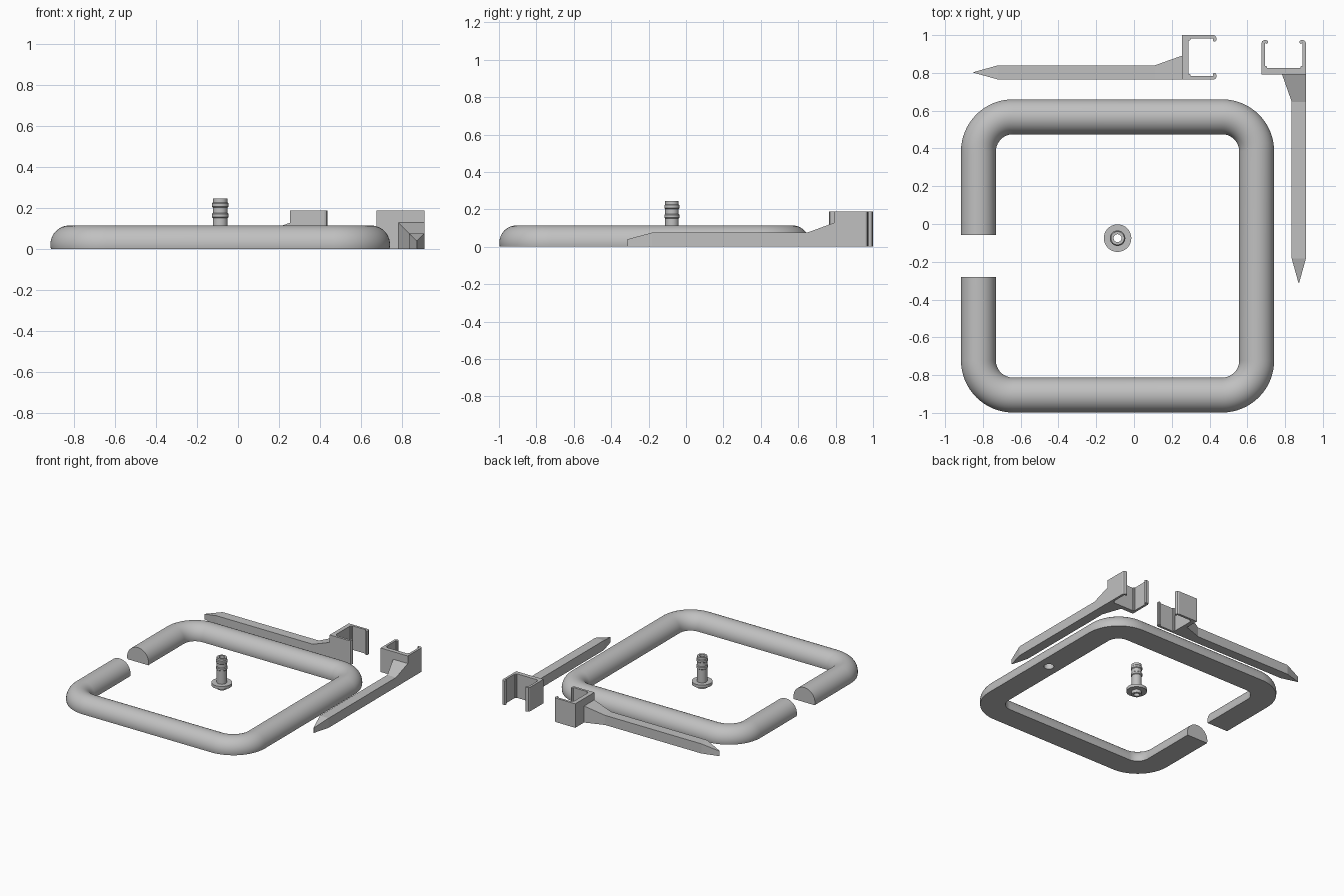
import bpy, bmesh, math
from mathutils import Matrix

if "Cube" in bpy.data.objects:
    bpy.data.objects.remove(bpy.data.objects["Cube"])

grey = bpy.data.materials.new("plain grey")
grey.diffuse_color = (0.53, 0.53, 0.53, 1)
grey.use_nodes = True
grey.node_tree.nodes["Principled BSDF"].inputs["Base Color"].default_value = grey.diffuse_color


def finish(name, bm, smooth=False):
    bmesh.ops.recalc_face_normals(bm, faces=bm.faces)
    me = bpy.data.meshes.new(name)
    bm.to_mesh(me)
    bm.free()
    ob = bpy.data.objects.new(name, me)
    bpy.context.collection.objects.link(ob)
    me.materials.append(grey)
    if smooth:
        activate(ob)
        bpy.ops.object.shade_smooth_by_angle(angle=math.radians(35))
    return ob


def activate(ob):
    bpy.ops.object.select_all(action='DESELECT')
    ob.select_set(True)
    bpy.context.view_layer.objects.active = ob


def loft(bm, sections, closed=False):
    """Skin a list of equal-length point loops, capping open ends."""
    rings = [[bm.verts.new(p) for p in s] for s in sections]
    n = len(rings[0])
    pairs = list(zip(rings, rings[1:]))
    if closed:
        pairs.append((rings[-1], rings[0]))
    for a, b in pairs:
        for i in range(n):
            j = (i + 1) % n
            bm.faces.new((a[i], a[j], b[j], b[i]))
    if not closed:
        bm.faces.new(rings[0])
        bm.faces.new(rings[-1])


# Open square frame: D-shaped section swept round four rounded corners
CX, CY, HALF, BEND, GAP = -0.087, -0.169, 0.7365, 0.183, 0.111
R, ZC = 0.0925, 0.0215
low = math.asin(ZC / R)
section = [(R * math.cos(t), ZC + R * math.sin(t))
           for t in (-low + (math.pi + 2 * low) * i / 28 for i in range(29))]
path = [(CX - HALF, CY + GAP, -1, 0)]
for quarter, (sx, sy) in enumerate([(-1, 1), (1, 1), (1, -1), (-1, -1)]):
    for i in range(17):
        a = math.pi - (quarter + i / 16) * math.pi / 2
        nx, ny = math.cos(a), math.sin(a)
        path.append((CX + sx * (HALF - BEND) + BEND * nx,
                     CY + sy * (HALF - BEND) + BEND * ny, nx, ny))
path.append((CX - HALF, CY - GAP, -1, 0))
bm = bmesh.new()
loft(bm, [[(x + nx * o, y + ny * o, z) for o, z in section] for x, y, nx, ny in path])
frame = finish("tube_frame", bm)

# Blind socket in the underside, opposite the gap
bm = bmesh.new()
bmesh.ops.create_cone(bm, cap_ends=True, segments=32, radius1=0.036, radius2=0.036, depth=0.13,
                      matrix=Matrix.Translation((CX + HALF, CY, 0)))
cutter = finish("socket_cutter", bm)
cutter.hide_render = True
activate(frame)
mod = frame.modifiers.new("socket", 'BOOLEAN')
mod.operation, mod.solver, mod.object = 'DIFFERENCE', 'EXACT', cutter
bpy.ops.object.modifier_apply(modifier=mod.name)
bpy.data.objects.remove(cutter)
bpy.ops.object.shade_smooth_by_angle(angle=math.radians(35))

# Hollow barbed hose fitting with a flange, turned from a profile
profile = [(0.021, 0), (0.036, 0), (0.036, 0.025), (0.073, 0.025), (0.073, 0.048), (0.036, 0.048),
           (0.036, 0.150), (0.041, 0.155), (0.041, 0.170), (0.036, 0.175),
           (0.036, 0.202), (0.041, 0.207), (0.041, 0.222), (0.036, 0.227),
           (0.036, 0.245), (0.021, 0.245)]
bm = bmesh.new()
turns = [2 * math.pi * i / 32 for i in range(32)]
loft(bm, [[(CX + r * math.cos(a), -0.075 + r * math.sin(a), z) for r, z in profile]
          for a in turns], closed=True)
finish("hose_fitting", bm, True)

# Ground stake with a C-shaped clip; second stake is the first turned a quarter
SPIKE = [(-0.85, 0.801, 0.804, 0.04), (-0.72, 0.765, 0.84, 0.075),
         (0.11, 0.765, 0.84, 0.075), (0.26, 0.765, 0.893, 0.13)]
CLIP_MID = 0.8825
# Half outline of the clip: (x, distance from its centre line)
CLIP = [(0.255, 0.1175), (0.422, 0.1175), (0.432, 0.113), (0.437, 0.103), (0.437, 0.092),
        (0.431, 0.084), (0.422, 0.084), (0.417, 0.090), (0.421, 0.099), (0.300, 0.099),
        (0.299, 0.092), (0.295, 0.088), (0.288, 0.088)]
outline = [(x, CLIP_MID + d) for x, d in CLIP] + [(x, CLIP_MID - d) for x, d in reversed(CLIP)]
quarter_turn = Matrix.Translation((1.675, 0.537, 0)) @ Matrix.Rotation(math.pi / 2, 4, 'Z')
for label, place in (("back", Matrix()), ("right", quarter_turn)):
    bm = bmesh.new()
    loft(bm, [[(x, y0, 0), (x, y1, 0), (x, y1, h), (x, y0, h)] for x, y0, y1, h in SPIKE])
    bm.transform(place)
    finish(label + "_stake_spike", bm)
    bm = bmesh.new()
    loft(bm, [[(x, y, z) for x, y in outline] for z in (0, 0.187)])
    bm.transform(place)
    finish(label + "_stake_clip", bm)
